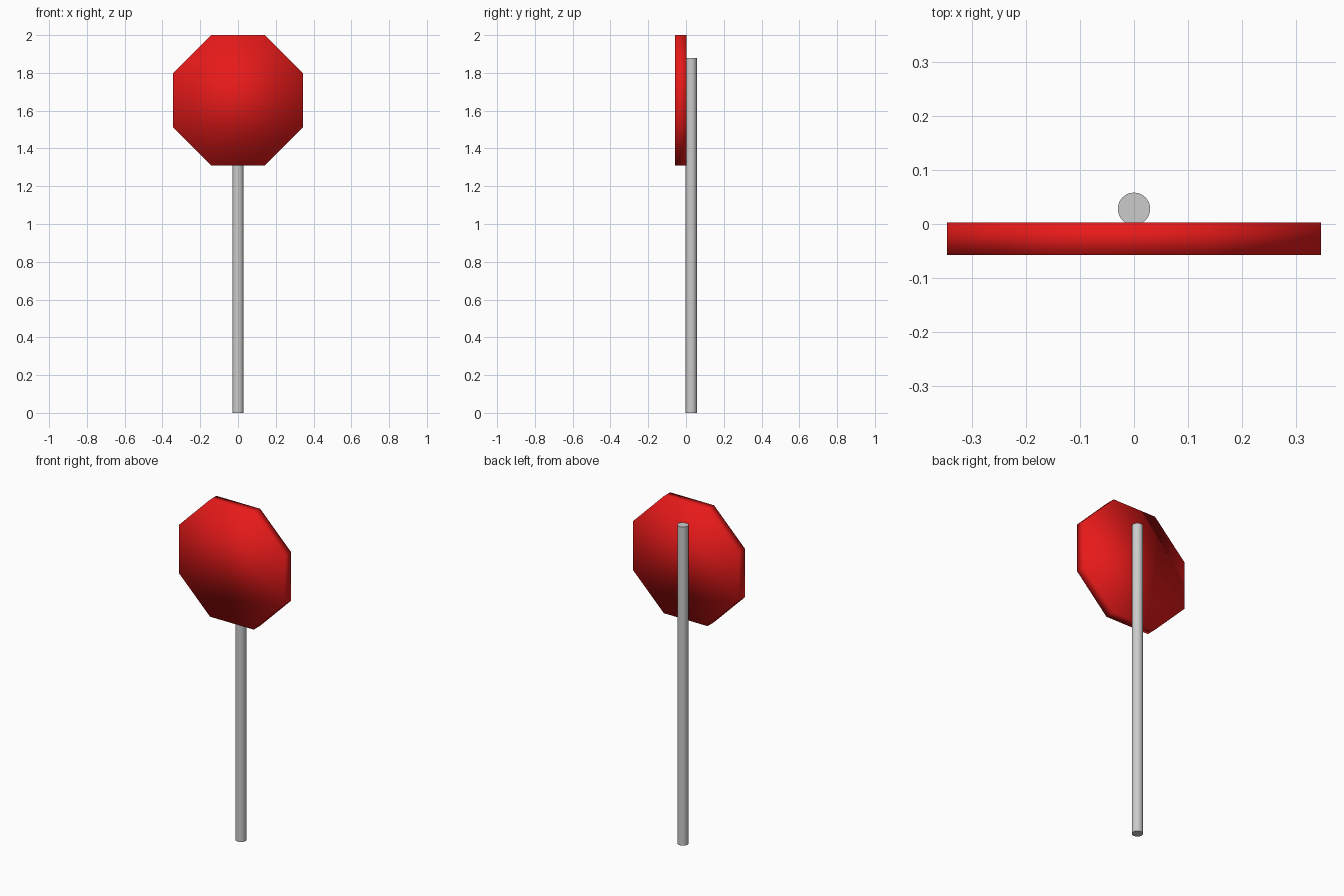
import bpy
import math

if "Cube" in bpy.data.objects:
    bpy.data.objects.remove(bpy.data.objects["Cube"])


def add_prism(name, sides, radius, depth, location, rotation=(0, 0, 0)):
    bpy.ops.mesh.primitive_cylinder_add(vertices=sides, radius=radius, depth=depth,
                                        location=location, rotation=rotation)
    obj = bpy.context.object
    obj.name = name
    return obj


def colour(obj, name, rgba):
    mat = bpy.data.materials.new(name)
    mat.diffuse_color = rgba
    mat.use_nodes = True
    mat.node_tree.nodes["Principled BSDF"].inputs["Base Color"].default_value = mat.diffuse_color
    obj.data.materials.append(mat)


# Pole standing on the ground, behind the plate
pole = add_prism("pole", 32, 0.03, 1.88, (0, 0.028, 0.94))
bpy.ops.object.shade_smooth_by_angle(angle=math.radians(40))

# Octagonal plate facing the front, flat edge on top, softly shaded all over
apothem = 0.345
plate = add_prism("sign_plate", 8, apothem / math.cos(math.pi / 8), 0.06,
                  (0, -0.027, 2 - apothem),
                  (math.pi / 2, math.pi / 8, 0))
bpy.ops.object.shade_smooth()
colour(plate, "sign_red", (0.8, 0.01, 0.01, 1))
